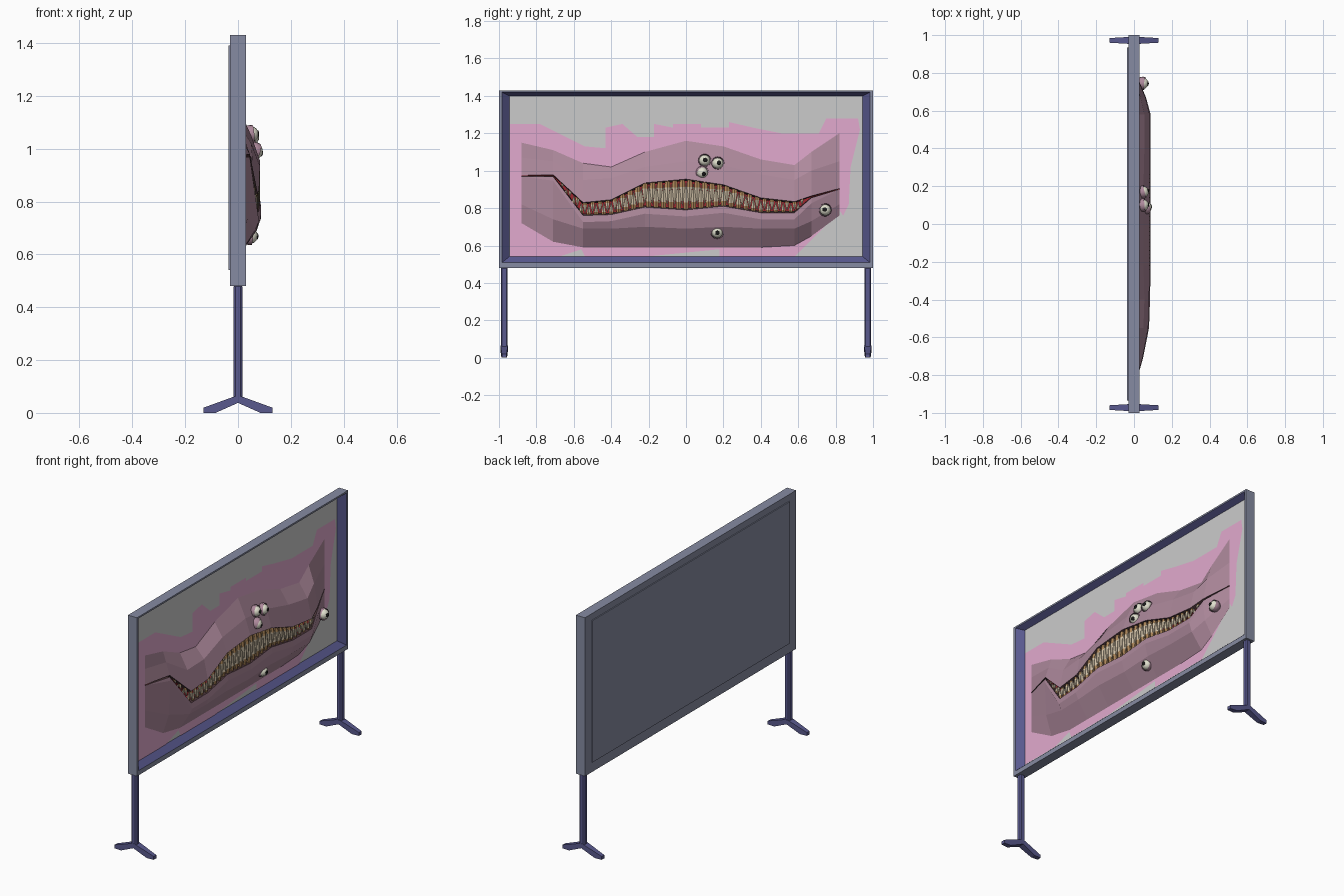
import bpy, bmesh, math
from mathutils import Vector

if "Cube" in bpy.data.objects:
    bpy.data.objects.remove(bpy.data.objects["Cube"])


def mat(name, r, g, b):
    m = bpy.data.materials.new(name)
    m.diffuse_color = (r, g, b, 1)
    m.use_nodes = True
    m.node_tree.nodes["Principled BSDF"].inputs["Base Color"].default_value = m.diffuse_color
    return m


SHELL = mat("frame_grey_blue", .24, .26, .36)
BLUE = mat("dark_blue", .10, .10, .27)
PINK = mat("flat_pink", .76, .40, .62)
SKIN = mat("mauve_skin", .42, .25, .33)
RIM = mat("lip_brown", .07, .035, .04)
RED = mat("mouth_red", .35, .02, .03)
TAN = mat("tooth_tan", .42, .24, .10)
CREAM = mat("tooth_cream", .62, .52, .38)
WHITE = mat("eye_white", .75, .75, .62)
BLACK = mat("pupil_black", .01, .01, .01)


def make(name, bm, *mats):
    bmesh.ops.remove_doubles(bm, verts=bm.verts[:], dist=1e-5)
    me = bpy.data.meshes.new(name)
    bm.to_mesh(me)
    bm.free()
    for m in mats:
        me.materials.append(m)
    ob = bpy.data.objects.new(name, me)
    bpy.context.collection.objects.link(ob)
    return ob


def box(name, x0, x1, y0, y1, z0, z1, material=None, bevel=0):
    bm = bmesh.new()
    bmesh.ops.create_cube(bm, size=1)
    for v in bm.verts:
        v.co = ((x0 + x1) / 2 + v.co.x * (x1 - x0), (y0 + y1) / 2 + v.co.y * (y1 - y0),
                (z0 + z1) / 2 + v.co.z * (z1 - z0))
    ob = make(name, bm, *([material] if material else []))
    if bevel:
        b = ob.modifiers.new("bevel", 'BEVEL')
        b.width, b.segments = bevel, 1
    return ob


# frame: nested rectangles, with a chamfer sloping in to the screen
bm = bmesh.new()
rings = []
for x, y, z0, z1 in [(-.03, .93, .55, 1.385), (-.03, 1, .48, 1.43), (.03, 1, .48, 1.43),
                     (.03, .985, .508, 1.42), (-.005, .945, .54, 1.40)]:
    rings.append([bm.verts.new((x, a, b)) for a, b in ((-y, z0), (y, z0), (y, z1), (-y, z1))])
for i, (r, s) in enumerate(zip(rings, rings[1:])):
    for k in range(4):
        f = bm.faces.new((r[k], r[(k + 1) % 4], s[(k + 1) % 4], s[k]))
        f.material_index = int(i == 3)
bmesh.ops.recalc_face_normals(bm, faces=bm.faces[:])
make("frame", bm, SHELL, BLUE)
box("back_panel", -.036, -.028, -.935, .935, .54, 1.39, SHELL)
box("screen", -.025, -.005, -.96, .96, .52, 1.41)

# posts and splayed feet
foot = [(0, .065), (.02, .06), (.13, .02), (.13, 0), (.085, 0), (0, .038)]
outline = foot + [(-x, z) for x, z in foot[-2:0:-1]]
for side, y in (("left", -.972), ("right", .972)):
    box(side + "_post", -.017, .017, y - .018, y + .018, .045, .485, BLUE, .007)
    bm = bmesh.new()
    loops = [[bm.verts.new((x, y + s * (.02 - .06 * abs(x)), z)) for x, z in outline] for s in (-1, 1)]
    bm.faces.new(loops[0])
    bm.faces.new(loops[1][::-1])
    n = len(outline)
    for i in range(n):
        j = (i + 1) % n
        bm.faces.new((loops[0][j], loops[0][i], loops[1][i], loops[1][j]))
    bmesh.ops.recalc_face_normals(bm, faces=bm.faces[:])
    make(side + "_foot", bm, BLUE)

# flat pink patch with stepped edges
patch = [(-.94, .54), (-.68, .54), (-.66, .58), (-.56, .58), (-.54, .54), (-.22, .54), (-.22, .58),
         (.18, .58), (.18, .54), (.58, .54), (.74, .70), (.78, .85), (.84, .84), (.84, .76),
         (.87, .82), (.88, 1.02), (.93, 1.22), (.92, 1.28), (.75, 1.28), (.71, 1.20), (.60, 1.15),
         (.60, 1.20), (.51, 1.20), (.51, 1.17), (.36, 1.20), (.36, 1.23), (.23, 1.26), (.23, 1.23),
         (.08, 1.23), (.08, 1.25), (-.07, 1.25), (-.07, 1.23), (-.17, 1.25), (-.17, 1.18), (-.26, 1.18),
         (-.26, 1.15), (-.34, 1.15), (-.34, 1.25), (-.43, 1.23), (-.43, 1.12), (-.54, 1.13),
         (-.78, 1.25), (-.94, 1.25)]
bm = bmesh.new()
f = bm.faces.new([bm.verts.new((-.002, y, z)) for y, z in patch])
bmesh.ops.triangulate(bm, faces=[f])
make("skin_patch", bm, PINK)

# face relief columns: y, top, brow z, brow x, upper lip, lower lip, lip x, chin, base
cols = [(-.88, 1.15, 1.07, 0, .975, .97, 0, .82, .72),
        (-.71, 1.11, 1.05, .02, .978, .968, .045, .74, .62),
        (-.55, 1.04, .95, .05, .83, .76, .075, .69, .59),
        (-.40, 1.02, .96, .055, .845, .765, .08, .69, .59),
        (-.22, 1.10, 1.02, .05, .935, .805, .083, .70, .59),
        (0, 1.16, 1.05, .05, .955, .79, .083, .69, .59),
        (.20, 1.13, 1.03, .05, .925, .81, .083, .70, .59),
        (.40, 1.06, .98, .055, .855, .775, .083, .69, .59),
        (.58, 1.03, .95, .055, .835, .775, .083, .69, .60),
        (.67, 1.10, 1.0, .035, .865, .855, .06, .73, .65),
        (.82, 1.20, 1.05, 0, .905, .90, 0, .82, .76)]
bm = bmesh.new()
grid = []
for y, zt, zm, xm, zu, zl, xl, zc, zb in cols:
    e = min(.01, (zu - zl) / 3)
    xi, xb = max(xl - .022, 0), min(.012, xl)
    rows = [(0, zt), (xm, zm), (xl, zu), (xi, zu - e), (xb, zu - e), (xb, zl + e), (xi, zl + e),
            (xl, zl), (xl * 1.06, zl - .035 * min(1, xl * 14)), (xl * .85, zc), (0, zb)]
    grid.append([bm.verts.new((x, y, z)) for x, z in rows])
for a, b in zip(grid, grid[1:]):
    for k, m in enumerate((0, 0, 1, 2, 2, 2, 1, 0, 0, 0)):
        f = bm.faces.new((a[k], a[k + 1], b[k + 1], b[k]))
        f.material_index = m
make("face_relief", bm, SKIN, RIM, RED)


def lip(y):
    """Upper lip z, lower lip z and lip x at a given y."""
    for a, b in zip(cols, cols[1:]):
        if a[0] <= y <= b[0]:
            t = (y - a[0]) / (b[0] - a[0])
            return [a[i] + (b[i] - a[i]) * t for i in (4, 5, 6)]


# interlocking teeth: small six-sided tapered spikes
def teeth(name, y, step, upper):
    bm = bmesh.new()
    while y < .64:
        zu, zl, x = lip(y)
        h = zu - zl
        start, d = (zu + .005, -1) if upper else (zl - .005, 1)
        rad, last = min(.017, .006 + h * .1), None
        for t, r in ((0, .85), (.3, 1), (.65, .6), (1, .05)):
            ring = [bm.verts.new((x - .016 + .012 * t + .8 * rad * r * math.cos(k * math.pi / 3),
                                  y + rad * r * math.sin(k * math.pi / 3),
                                  start + d * t * h * .93)) for k in range(6)]
            if last:
                for k in range(6):
                    f = bm.faces.new((last[k], last[(k + 1) % 6], ring[(k + 1) % 6], ring[k]))
                    f.material_index = int(t > .5)
            last = ring
        bm.faces.new(last)
        y += step
    bmesh.ops.recalc_face_normals(bm, faces=bm.faces[:])
    make(name, bm, TAN, CREAM)


teeth("upper_teeth", -.66, .040, True)
teeth("lower_teeth", -.64, .040, False)


# eyes: ball, lid shell round the back, pupil
def eye(i, centre, look):
    look = Vector(look).normalized()
    rot = look.to_track_quat('Z', 'Y')
    for part, r, m in (("ball", .030, WHITE), ("lid", .035, SKIN), ("pupil", .012, BLACK)):
        bm = bmesh.new()
        bmesh.ops.create_uvsphere(bm, u_segments=16, v_segments=10, radius=r)
        if part == "lid":
            bmesh.ops.delete(bm, geom=[v for v in bm.verts if v.co.z > r * .5], context='VERTS')
        if part == "pupil":
            for v in bm.verts:
                v.co.z = v.co.z * .4 + .0275
        for v in bm.verts:
            v.co = rot @ v.co + Vector(centre)
        for f in bm.faces:
            f.smooth = True
        make(f"eye_{part}_{i}", bm, m)


for i, (c, d) in enumerate([((.048, .10, 1.055), (1, .1, .1)), ((.048, .17, 1.04), (1, .25, .1)),
                            ((.064, .087, .99), (1, .35, -.35)), ((.046, .745, .79), (1, -.1, .1)),
                            ((.045, .167, .67), (1, .05, -.1))]):
    eye(i, c, d)
